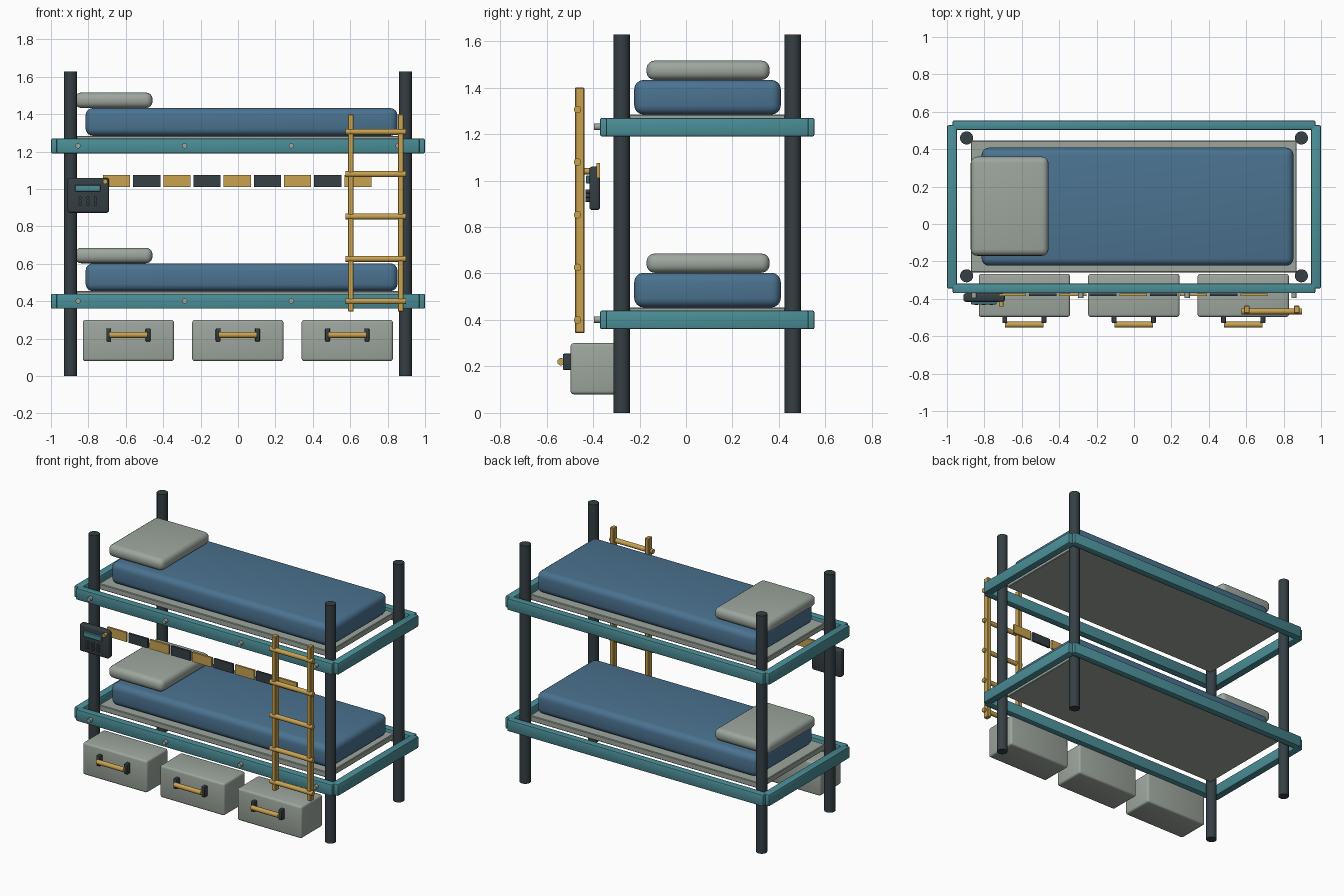
import bpy, bmesh, math
from mathutils import Matrix

cube = bpy.data.objects.get("Cube")
if cube:
    bpy.data.objects.remove(cube, do_unlink=True)


def material(name, rgb):
    m = bpy.data.materials.new(name)
    m.use_nodes = True
    m.diffuse_color = (*rgb, 1)
    m.node_tree.nodes["Principled BSDF"].inputs["Base Color"].default_value = (*rgb, 1)
    return m


TEAL = material("teal paint", (0.07, 0.27, 0.31))
BLUE = material("blue fabric", (0.07, 0.17, 0.28))
GREY = material("pale grey", (0.34, 0.38, 0.34))
DARK = material("dark metal", (0.036, 0.05, 0.057))
GOLD = material("golden yellow", (0.58, 0.36, 0.08))


def finish(bm, name, mat):
    mesh = bpy.data.meshes.new(name)
    bm.to_mesh(mesh)
    bm.free()
    mesh.materials.append(mat)
    obj = bpy.data.objects.new(name, mesh)
    bpy.context.collection.objects.link(obj)
    bpy.ops.object.select_all(action='DESELECT')
    obj.select_set(True)
    bpy.context.view_layer.objects.active = obj
    bpy.ops.object.shade_smooth_by_angle(angle=math.radians(35))
    return obj


def box(name, mat, x, y, z, bevel=0.0, segments=3):
    """Box spanning the (low, high) pairs x, y and z, with rounded edges."""
    bm = bmesh.new()
    bmesh.ops.create_cube(bm, size=1)
    for v in bm.verts:
        v.co = [(lo + hi) / 2 + c * (hi - lo) for c, (lo, hi) in zip(v.co, (x, y, z))]
    if bevel:
        bmesh.ops.bevel(bm, geom=bm.edges[:], offset=bevel, segments=segments,
                        profile=0.5, affect='EDGES')
    return finish(bm, name, mat)


def rod(name, mat, centre, radius, length, axis='Z', sides=24):
    bm = bmesh.new()
    bmesh.ops.create_cone(bm, cap_ends=True, segments=sides, radius1=radius,
                          radius2=radius, depth=length)
    turn = {'X': Matrix.Rotation(math.pi / 2, 4, 'Y'),
            'Y': Matrix.Rotation(math.pi / 2, 4, 'X'), 'Z': Matrix()}[axis]
    bm.transform(Matrix.Translation(centre) @ turn)
    return finish(bm, name, mat)


def around(c, half):
    return (c - half, c + half)


# Corner posts
for side, x in (("left", 0.895), ("right", -0.895)):
    for end, y in (("front", -0.277), ("back", 0.46)):
        rod(f"{end}_{side}_post", DARK, (x, y, 0.814), 0.035, 1.628)

# Two bunks: rails, base, mattress, pillow and bolts
for level, z in (("lower", 0.36), ("upper", 1.19)):
    rail_z = (z, z + 0.08)
    box(f"{level}_front_rail", TEAL, (-0.97, 0.97), (-0.37, -0.319), rail_z, 0.008, 2)
    box(f"{level}_back_rail", TEAL, (-0.97, 0.97), (0.503, 0.553), rail_z, 0.008, 2)
    for side, s in (("left", 1), ("right", -1)):
        box(f"{level}_{side}_rail", TEAL, around(s * 0.973, 0.027), (-0.345, 0.528),
            rail_z, 0.008, 2)
    box(f"{level}_base", GREY, (-0.872, 0.87), (-0.258, 0.446),
        (z + 0.055, z + 0.094), 0.004, 1)
    box(f"{level}_mattress", BLUE, (-0.815, 0.853), (-0.223, 0.408),
        (z + 0.094, z + 0.243), 0.04, 4)
    box(f"{level}_pillow", GREY, (-0.873, -0.457), (-0.17, 0.36),
        (z + 0.243, z + 0.326), 0.035, 4)
    for i in range(4):
        rod(f"{level}_bolt_{i + 1}", GREY, (-0.855 + i * 0.57, -0.38, z + 0.041),
            0.014, 0.03, 'Y', 16)

# Storage drawers with handles
for i, x in enumerate((-0.586, -0.001, 0.584)):
    tag = f"drawer_{i + 1}"
    box(tag, GREY, around(x, 0.244), (-0.497, -0.266), (0.08, 0.3), 0.014)
    for s in (-1, 1):
        box(f"{tag}_handle_bracket", DARK, around(x + s * 0.105, 0.013),
            (-0.53, -0.49), around(0.22, 0.035), 0.005, 2)
    rod(f"{tag}_handle_bar", GOLD, (x, -0.538, 0.22), 0.016, 0.205, 'X', 16)

# Ladder
for side, x in (("right", 0.603), ("left", 0.87)):
    box(f"ladder_{side}_rail", GOLD, around(x, 0.015), (-0.478, -0.437),
        (0.344, 1.4), 0.004, 1)
for i in range(5):
    rod(f"ladder_rung_{i + 1}", GOLD, (0.736, -0.467, 0.4 + i * 0.2265),
        0.016, 0.324, 'X', 16)

# Alternating warning strip between the bunks
for i in range(9):
    box(f"warning_block_{i + 1}", DARK if i % 2 else GOLD,
        around((i - 4) * 0.1613 - 0.004, 0.073), (-0.385, -0.371), (1.011, 1.075))

# Control panel
box("control_panel", DARK, (-0.912, -0.69), (-0.416, -0.37), (0.873, 1.06), 0.012)
box("panel_screen", TEAL, (-0.872, -0.735), (-0.43, -0.414), (0.987, 1.022), 0.003, 1)
rod("panel_lamp", GOLD, (-0.71, -0.425, 1.04), 0.013, 0.03, 'Y', 16)
for col in range(3):
    for row in range(3):
        rod(f"panel_button_{col + 1}_{row + 1}", DARK,
            (-0.844 + col * 0.041, -0.422, 0.917 + row * 0.018), 0.009, 0.02, 'Y', 12)
